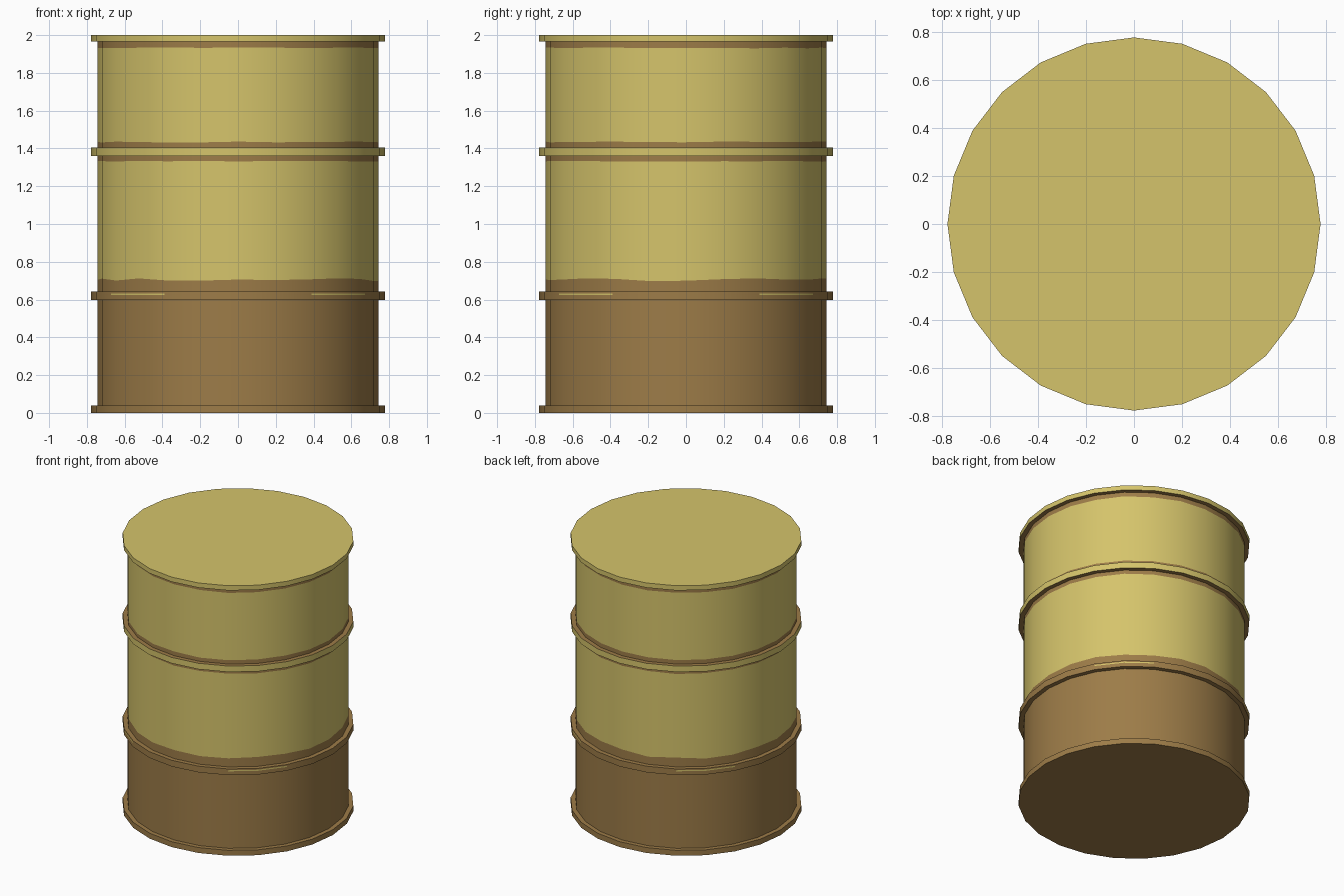
import bpy, bmesh, math, random

if "Cube" in bpy.data.objects:
    bpy.data.objects.remove(bpy.data.objects["Cube"])

random.seed(4)
N = 24
R_OUT, R_BODY = 0.777, 0.745
YELLOW, BROWN = 0, 1


def lin(c):
    c /= 255
    return c / 12.92 if c <= 0.04045 else ((c + 0.055) / 1.055) ** 2.4


def material(name, rgb):
    m = bpy.data.materials.new(name)
    m.diffuse_color = (*[lin(c) for c in rgb], 1)
    m.use_nodes = True
    m.node_tree.nodes["Principled BSDF"].inputs["Base Color"].default_value = m.diffuse_color
    return m


mats = [material("yellow paint", (213, 196, 107)), material("rust brown", (157, 124, 72))]

# Profile from bottom to top: radius, height, wobble, colour of the band above
profile = [
    (R_OUT, 0.0, 0, BROWN), (R_OUT, 0.04, 0, BROWN),          # bottom rim
    (R_BODY, 0.04, 0, BROWN), (R_BODY, 0.597, 0, BROWN),      # rusty lower wall
    (R_OUT, 0.597, 0, BROWN), (R_OUT, 0.625, 0, "worn"),      # lower hoop
    (R_OUT, 0.633, 0, BROWN), (R_OUT, 0.643, 0, BROWN),
    (R_BODY, 0.643, 0, BROWN), (R_BODY, 0.706, 0.008, YELLOW),  # middle wall
    (R_BODY, 1.332, 0.003, BROWN), (R_BODY, 1.361, 0, BROWN),
    (R_OUT, 1.361, 0, YELLOW), (R_OUT, 1.405, 0, BROWN),      # upper hoop
    (R_BODY, 1.405, 0, BROWN), (R_BODY, 1.434, 0.003, YELLOW),  # upper wall
    (R_BODY, 1.932, 0.002, BROWN), (R_BODY, 1.965, 0, BROWN),
    (R_OUT, 1.965, 0, YELLOW), (R_OUT, 2.0, 0, YELLOW),       # lid rim
]

bm = bmesh.new()
rings = []
for r, z, wob, _ in profile:
    rings.append([bm.verts.new((r * math.cos(2 * math.pi * i / N),
                                r * math.sin(2 * math.pi * i / N),
                                z + random.uniform(-wob, wob))) for i in range(N)])

# Bands between the rings
for k in range(len(rings) - 1):
    a, b, colour = rings[k], rings[k + 1], profile[k][3]
    for i in range(N):
        j = (i + 1) % N
        f = bm.faces.new((a[i], a[j], b[j], b[i]))
        if colour == "worn":  # paint left only on the diagonal facets
            f.material_index = YELLOW if i % 6 in (2, 3) else BROWN
        else:
            f.material_index = colour

# Base and lid
bm.faces.new(list(reversed(rings[0]))).material_index = BROWN
bm.faces.new(rings[-1]).material_index = YELLOW

mesh = bpy.data.meshes.new("barrel")
bm.to_mesh(mesh)
bm.free()
for m in mats:
    mesh.materials.append(m)
obj = bpy.data.objects.new("barrel", mesh)
bpy.context.collection.objects.link(obj)
bpy.context.view_layer.objects.active = obj
obj.select_set(True)
bpy.ops.object.shade_smooth_by_angle(angle=math.radians(35))
